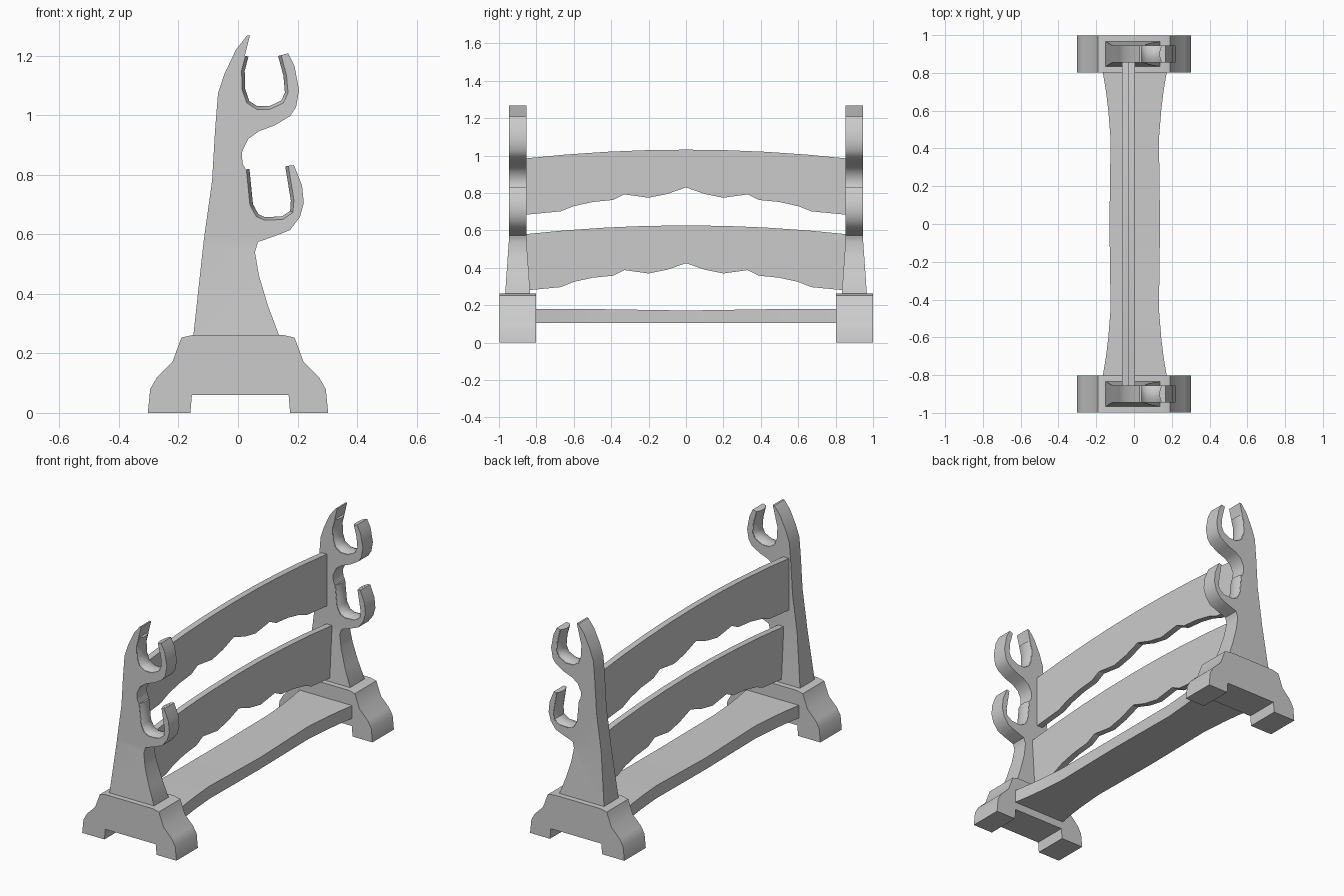
import bpy, bmesh
from mathutils import Vector

if "Cube" in bpy.data.objects:
    bpy.data.objects.remove(bpy.data.objects["Cube"])


def finish(bm, name, angle=0.6):
    bmesh.ops.recalc_face_normals(bm, faces=bm.faces)
    me = bpy.data.meshes.new(name)
    bm.to_mesh(me)
    bm.free()
    ob = bpy.data.objects.new(name, me)
    bpy.context.collection.objects.link(ob)
    bpy.ops.object.select_all(action='DESELECT')
    ob.select_set(True)
    bpy.context.view_layer.objects.active = ob
    bpy.ops.object.shade_smooth_by_angle(angle=angle)
    return ob


def prism(points, direction):
    """Closed outline extruded along a direction."""
    bm = bmesh.new()
    f = bm.faces.new([bm.verts.new(p) for p in points])
    ext = bmesh.ops.extrude_face_region(bm, geom=[f])
    bmesh.ops.translate(bm, vec=direction,
                        verts=[v for v in ext['geom'] if isinstance(v, bmesh.types.BMVert)])
    return bm


# Sword cradle curves (x, z), from the post side round to the hook tip
upper_cradle = [(.023, 1.2), (.01, 1.15), (.012, 1.085), (.028, 1.04), (.062, 1.018), (.108, 1.018),
                (.154, 1.04), (.17, 1.075), (.165, 1.134), (.147, 1.202)]
lower_cradle = [(.026, .818), (.038, .698), (.06, .658), (.09, .645), (.151, .648),
                (.186, .672), (.19, .715), (.171, .83)]

# Post outline
post = ([(.138, .26), (.138, .24), (-.15, .24), (-.15, .26), (-.115, .58), (-.087, .78), (-.077, .95),
         (-.067, 1.075), (-.045, 1.14), (-.007, 1.22), (.03, 1.267), (.04, 1.268)]
        + upper_cradle +
        [(.168, 1.208), (.19, 1.164), (.205, 1.084), (.195, 1.027), (.175, .997), (.124, .966),
         (.07, .946), (.034, .92), (.013, .876), (.015, .838)]
        + lower_cradle +
        [(.188, .832), (.215, .765), (.221, .705), (.208, .658), (.175, .614), (.124, .594),
         (.067, .574), (.057, .54), (.07, .463), (.1, .362)])

# Stepped foot outline
foot = [(-.303, 0), (-.295, .08), (-.272, .12), (-.22, .172), (-.19, .253), (-.15, .262),
        (.15, .262), (.19, .253), (.22, .172), (.272, .12), (.295, .08), (.303, 0),
        (.175, 0), (.17, .06), (-.155, .06), (-.16, 0)]


def make_liner(path, yc, name):
    """Padded strip that follows a cradle, bulging in the middle."""
    bm = bmesh.new()
    section = [(-.044, -.004)] + [(s * .044, .002 + .011 * (1 - s * s))
                                  for s in (-1, -.6, -.2, .2, .6, 1)] + [(.044, -.004)]
    rings = []
    for i, p in enumerate(path):
        a, b = path[max(i - 1, 0)], path[min(i + 1, len(path) - 1)]
        t = (Vector(b) - Vector(a)).normalized()
        rings.append([bm.verts.new((p[0] - t.y * d, yc + y, p[1] + t.x * d)) for y, d in section])
    n = len(section)
    for r0, r1 in zip(rings, rings[1:]):
        for k in range(n):
            bm.faces.new((r0[k], r0[(k + 1) % n], r1[(k + 1) % n], r1[k]))
    bm.faces.new(rings[0])
    bm.faces.new(rings[-1])
    finish(bm, name, .8)


for side, label in ((-1, "front"), (1, "back")):
    yc = side * .9
    # Post, flared in thickness towards the foot
    bm = prism([(x, 0, z) for x, z in post], (0, 1, 0))
    bmesh.ops.bisect_plane(bm, geom=bm.verts[:] + bm.edges[:] + bm.faces[:],
                           plane_co=(0, 0, .56), plane_no=(0, 0, 1))
    for v in bm.verts:
        half = .046 + .021 * max(0, (.56 - v.co.z) / .3)
        v.co.y = yc + (half if v.co.y > .5 else -half)
    finish(bm, label + "_post")
    # Foot
    finish(prism([(x, yc - .098, z) for x, z in foot], (0, .197, 0)), label + "_foot")
    # Cradle linings
    make_liner(upper_cradle, yc, label + "_upper_cradle_lining")
    make_liner(lower_cradle, yc, label + "_lower_cradle_lining")

# Arched rails with scalloped lower edge
half_edge = [(.1, .795), (.2, .775), (.33, .793), (.39, .763), (.5, .752), (.6, .73), (.67, .702), (.87, .683)]
bottom = [(-y, z) for y, z in reversed(half_edge)] + [(0, .83)] + half_edge
top = [(y, 1.032 - .047 * (y / .86) ** 2) for y in (.87, .65, .43, .22, 0, -.22, -.43, -.65, -.87)]
for name, x, drop in (("upper_rail", -.063, 0), ("lower_rail", -.03, .405)):
    finish(prism([(x, y, z - drop) for y, z in bottom + top], (.036, 0, 0)), name)

# Waisted base board
waist = [(-.82, .172), (-.7, .152), (-.6, .14), (-.45, .128), (0, .134),
         (.45, .128), (.6, .14), (.7, .152), (.82, .172)]
bm = bmesh.new()
rings = []
for y, w in waist:
    z_top = .172 + .007 * min(1, abs(y) / .45)
    rings.append([bm.verts.new(c) for c in ((.004 - w, y, .105), (.004 + w, y, .105),
                                            (.004 + w, y, z_top), (.004 - w, y, z_top))])
for a, b in zip(rings, rings[1:]):
    for k in range(4):
        bm.faces.new((a[k], a[(k + 1) % 4], b[(k + 1) % 4], b[k]))
bm.faces.new(rings[0])
bm.faces.new(rings[-1])
finish(bm, "base_board")
